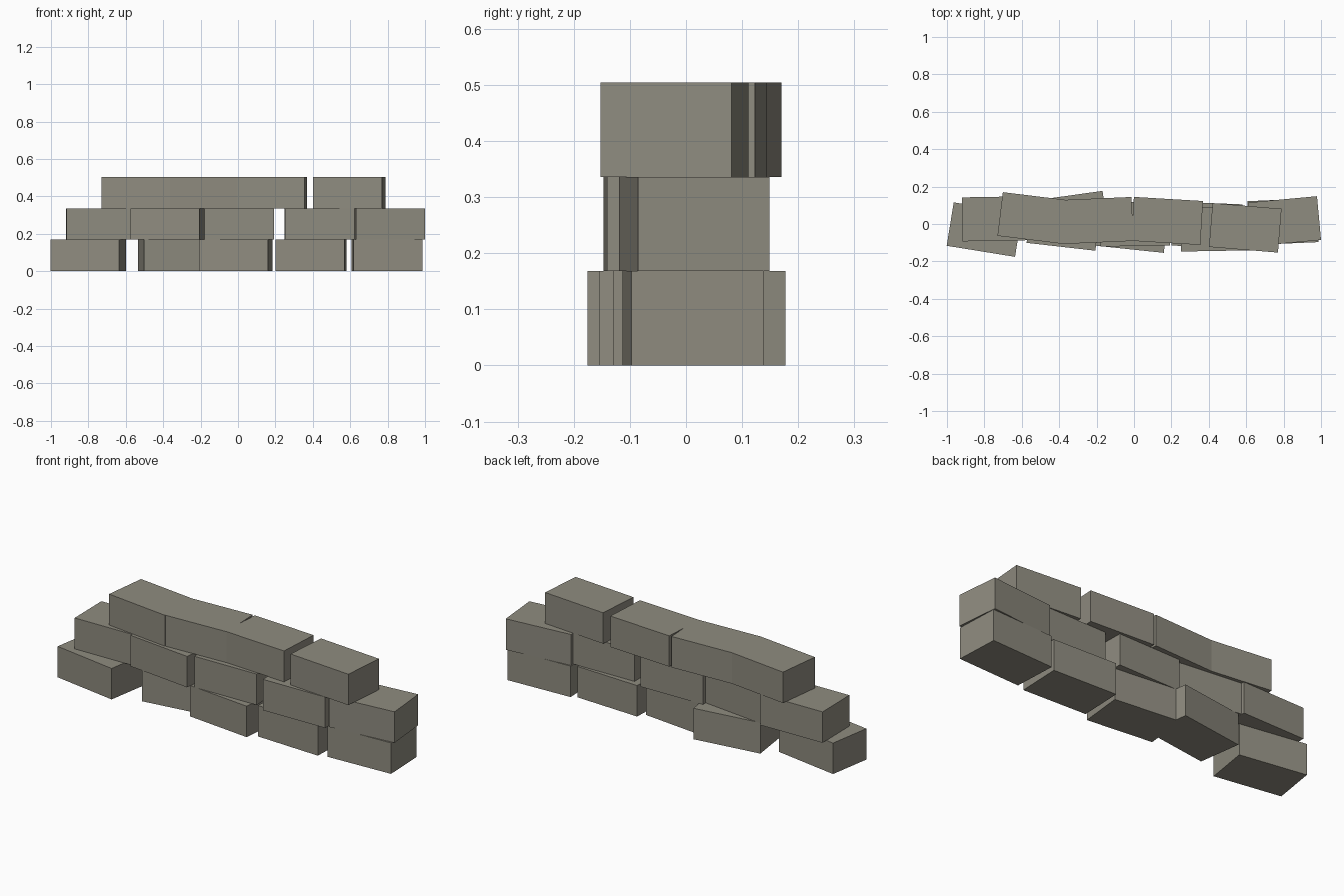
import bpy
from math import radians

if "Cube" in bpy.data.objects:
    bpy.data.objects.remove(bpy.data.objects["Cube"])

LENGTH, DEPTH, HEIGHT = 0.37, 0.235, 0.168

# Each course lists its bricks as (x, y, turn in degrees)
courses = {
    "bottom": [(-0.80, -0.03, -9.2), (-0.335, 0.035, 8), (-0.012, -0.018, -6),
               (0.39, -0.005, -2.3), (0.797, 0.0125, 2.5)],
    "middle": [(-0.733, 0.028, 1), (-0.377, -0.005, -6.5), (0.005, 0.0, 1),
               (0.435, -0.0265, 1), (0.805, 0.0145, 5.3)],
    "top": [(-0.532, 0.031, -7), (-0.193, 0.019, 2.5),
            (0.177, 0.0165, -3.4), (0.595, -0.0205, -4.7)],
}

# Weathered stone colour
stone = bpy.data.materials.new("stone")
stone.diffuse_color = (0.275, 0.262, 0.215, 1)
stone.use_nodes = True
stone.node_tree.nodes["Principled BSDF"].inputs["Base Color"].default_value = stone.diffuse_color


def brick(name, x, y, z, turn):
    bpy.ops.mesh.primitive_cube_add(size=1, location=(x, y, z),
                                    rotation=(0, 0, radians(turn)))
    ob = bpy.context.object
    ob.name = name
    ob.scale = (LENGTH, DEPTH, HEIGHT)
    bpy.ops.object.transform_apply(location=False, rotation=False, scale=True)
    ob.data.materials.append(stone)


# Stacked courses of loosely laid bricks
for level, (course, bricks) in enumerate(courses.items()):
    for i, (x, y, turn) in enumerate(bricks, 1):
        brick(f"{course}_brick_{i}", x, y, (level + 0.5) * HEIGHT, turn)
